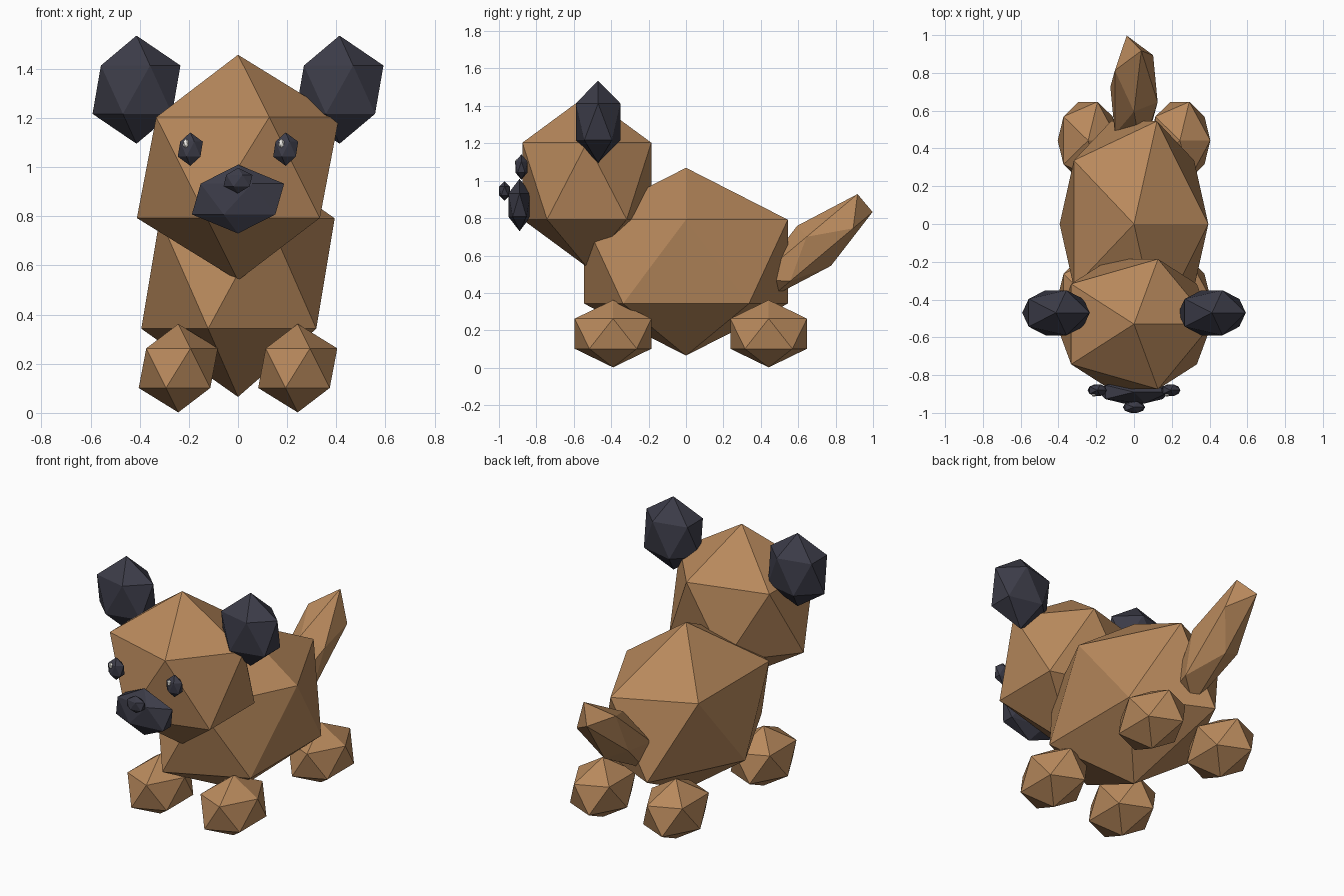
import bpy
from math import radians

if "Cube" in bpy.data.objects:
    bpy.data.objects.remove(bpy.data.objects["Cube"])


def material(name, rgb):
    m = bpy.data.materials.new(name)
    m.diffuse_color = (*rgb, 1)
    m.use_nodes = True
    m.node_tree.nodes["Principled BSDF"].inputs["Base Color"].default_value = m.diffuse_color
    return m


TAN = material("tan", (0.48, 0.25, 0.107))
DARK = material("dark", (0.045, 0.045, 0.065))
WHITE = material("white", (0.9, 0.88, 0.84))


def gem(name, centre, radii, mat, tilt=0):
    """Flat-faced icosahedron stretched to the three radii."""
    bpy.ops.mesh.primitive_ico_sphere_add(
        subdivisions=1, radius=1, location=centre, rotation=(radians(tilt), 0, 0))
    o = bpy.context.object
    o.name = name
    o.scale = radii
    o.data.materials.append(mat)
    return o


# Torso, head and raised tail
gem("body", (0, 0, 0.567), (0.44, 0.64, 0.502), TAN)
gem("head", (0, -0.53, 0.998), (0.46, 0.405, 0.459), TAN)
gem("tail", (0, 0.685, 0.652), (0.14, 0.418, 0.14), TAN, tilt=40)

# Muzzle and nose
gem("muzzle", (0, -0.89, 0.87), (0.21, 0.07, 0.14), DARK)
gem("nose", (0, -0.97, 0.945), (0.066, 0.035, 0.052), DARK)

# Paired parts (same facet orientation on both sides)
for s, side in ((-1, "left"), (1, "right")):
    gem(f"{side}_ear", (s * 0.413, -0.47, 1.315), (0.2, 0.14, 0.22), DARK)
    gem(f"{side}_eye", (s * 0.194, -0.88, 1.073), (0.057, 0.037, 0.068), DARK)
    gem(f"{side}_eye_glint", (s * 0.194 - 0.018, -0.905, 1.096),
        (0.013, 0.011, 0.02), WHITE)
    for y, end in ((-0.39, "front"), (0.442, "back")):
        gem(f"{end}_{side}_foot", (s * 0.243, y, 0.182), (0.18, 0.241, 0.18), TAN)
